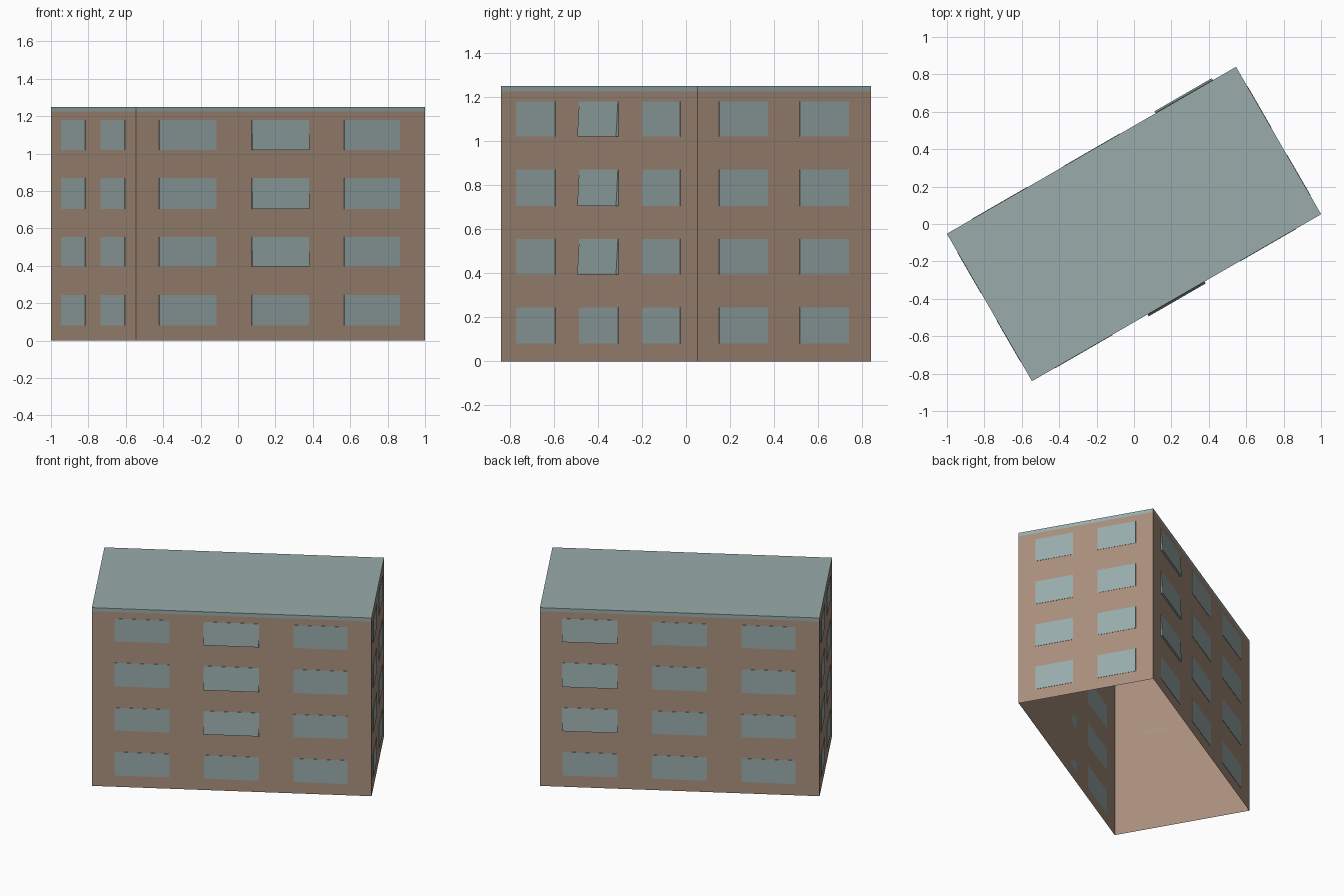
import bpy, bmesh
from math import radians
from mathutils import Matrix, Vector

old = bpy.data.objects.get("Cube")
if old:
    bpy.data.objects.remove(old)


def material(name, rgb):
    m = bpy.data.materials.new(name)
    m.use_nodes = True
    m.diffuse_color = (*rgb, 1)
    m.node_tree.nodes["Principled BSDF"].inputs["Base Color"].default_value = (*rgb, 1)
    return m


BRICK = material("brown_wall", (0.40, 0.275, 0.205))
TEAL = material("grey_teal", (0.32, 0.41, 0.41))

LENGTH, WIDTH = 1.785, 0.91
EAVE, TOP = 1.225, 1.25
TURN = Matrix.Rotation(radians(30), 4, "Z")


def finish(name, bm, *mats):
    mesh = bpy.data.meshes.new(name)
    bm.to_mesh(mesh)
    bm.free()
    for m in mats:
        mesh.materials.append(m)
    obj = bpy.data.objects.new(name, mesh)
    obj.matrix_world = TURN
    bpy.context.collection.objects.link(obj)
    return obj


def open_box(name, z0, z1, mat, keep_top):
    """Rectangular shell without a floor, optionally without a lid."""
    bm = bmesh.new()
    bmesh.ops.create_cube(bm, size=1)
    bmesh.ops.scale(bm, vec=(LENGTH, WIDTH, z1 - z0), verts=bm.verts)
    bmesh.ops.translate(bm, vec=(0, 0, (z0 + z1) / 2), verts=bm.verts)
    bm.normal_update()
    drop = [f for f in bm.faces if f.normal.z < -0.5 or (f.normal.z > 0.5 and not keep_top)]
    bmesh.ops.delete(bm, geom=drop, context="FACES")
    return finish(name, bm, mat)


# Hollow walls and the flat roof with its narrow fascia
open_box("walls", 0, EAVE, BRICK, False)
open_box("flat_roof", EAVE, TOP, TEAL, True)

# Window layout: rows by height, columns by fraction along each facade
ROWS = [(0.08, 0.245), (0.395, 0.555), (0.705, 0.87), (1.02, 1.18)]
LONG = [(0.08, 0.278), (0.40, 0.597), (0.72, 0.913)]
SHORT = [(0.125, 0.405), (0.588, 0.87)]
FLUSH, TILT = 0.002, 0.012


def add_window(bm, spin, span, depth, col, row, tilted):
    """Thin pane on a facade; a tilted pane stands out at its lower edge."""
    made = bmesh.ops.create_cube(bm, size=1)["verts"]
    for v in made:
        out = 0
        if v.co.y < 0:
            out = TILT if tilted and v.co.z < 0 else FLUSH
        x = (col[1 if v.co.x > 0 else 0] - 0.5) * span
        z = row[1 if v.co.z > 0 else 0]
        v.co = spin @ Vector((x, -depth / 2 - out, z))


# Facades: name, turn, span, distance across, columns, tilted column
FACADES = [
    ("front_windows", 0, LENGTH, WIDTH, LONG, 1),
    ("left_end_windows", 90, WIDTH, LENGTH, SHORT, None),
    ("back_windows", 180, LENGTH, WIDTH, LONG, 0),
    ("right_end_windows", 270, WIDTH, LENGTH, SHORT, None),
]
for name, angle, span, depth, columns, open_col in FACADES:
    bm = bmesh.new()
    spin = Matrix.Rotation(radians(angle), 4, "Z")
    for i, col in enumerate(columns):
        for j, row in enumerate(ROWS):
            add_window(bm, spin, span, depth, col, row, i == open_col and j > 0)
    finish(name, bm, TEAL)
